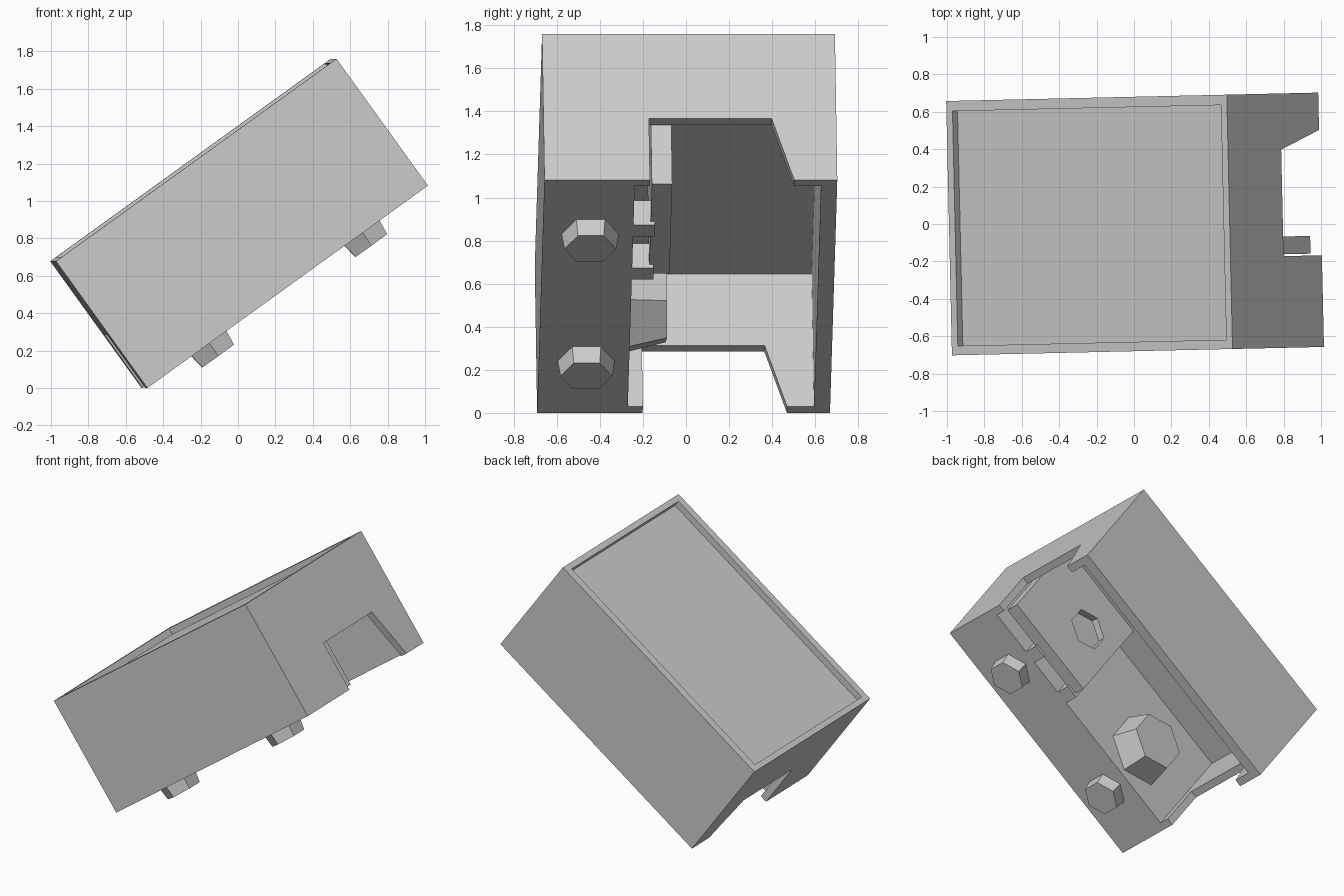
import bpy, bmesh, math
from mathutils import Matrix

if "Cube" in bpy.data.objects:
    bpy.data.objects.remove(bpy.data.objects["Cube"])

# Everything is modelled level (length x, width y, height z), then tilted into place
TILT = (Matrix.Rotation(math.radians(1.3), 4, 'Z')
        @ Matrix.Translation((-0.5, 0, 0))
        @ Matrix.Rotation(math.radians(-35.8), 4, 'Y'))


def finish(name, bm):
    bmesh.ops.recalc_face_normals(bm, faces=bm.faces)
    bm.transform(TILT)
    me = bpy.data.meshes.new(name)
    bm.to_mesh(me)
    bm.free()
    ob = bpy.data.objects.new(name, me)
    bpy.context.collection.objects.link(ob)
    return ob


def box(name, x, y, z):
    bm = bmesh.new()
    bmesh.ops.create_cube(bm, size=1)
    for v in bm.verts:
        v.co = [(r[0] + r[1]) / 2 + c * (r[1] - r[0]) for c, r in zip(v.co, (x, y, z))]
    return finish(name, bm)


def prism(name, profile, x):
    # (y, z) outline extruded along the length
    bm = bmesh.new()
    face = bm.faces.new([bm.verts.new((x[0], y, z)) for y, z in profile])
    ext = bmesh.ops.extrude_face_region(bm, geom=[face])
    for v in ext['geom']:
        if isinstance(v, bmesh.types.BMVert):
            v.co.x = x[1]
    return finish(name, bm)


def hexagon(name, loc, r1, r2, depth, sideways=False):
    bm = bmesh.new()
    m = Matrix.Translation(loc)
    if sideways:
        m = m @ Matrix.Rotation(math.radians(-90), 4, 'X')
    bmesh.ops.create_cone(bm, cap_ends=True, segments=6, radius1=r1, radius2=r2, depth=depth, matrix=m)
    return finish(name, bm)


def cut(ob, cutter):
    mod = ob.modifiers.new('cut', 'BOOLEAN')
    mod.operation = 'DIFFERENCE'
    mod.solver = 'EXACT'
    mod.object = cutter
    bpy.context.view_layer.objects.active = ob
    bpy.ops.object.modifier_apply(modifier=mod.name)
    bpy.data.objects.remove(cutter)


# Housing: hollow underneath, notched at both ends, shallow tray on top
housing = box('housing', (0, 1.85), (-0.68, 0.68), (0, 0.836))
cut(housing, box('cavity_cutter', (0.05, 1.80), (-0.26, 0.605), (-0.1, 0.76)))
cut(housing, prism('notch_cutter', [(-0.19, -0.1), (-0.19, 0.35), (0.38, 0.35), (0.48, 0), (0.48, -0.1)], (-0.5, 2.4)))
cut(housing, box('tray_cutter', (0.04, 1.81), (-0.63, 0.625), (0.79, 1.0)))

# Upright partition inside the cavity with a hexagonal pocket
partition = box('partition', (1.08, 1.79), (-0.18, -0.085), (0.02, 0.765))
cut(partition, hexagon('pocket_cutter', (1.32, -0.085, 0.42), 0.14, 0.14, 0.1, True))

# Round boss on the inner wall
boss = hexagon('boss', (0.47, -0.175, 0.28), 0.24, 0.19, 0.18, True)

# Small brackets between partition and inner wall
brackets = [box('bracket', (x, x + 0.09), (-0.265, -0.16), (0.0, 0.14)) for x in (1.06, 1.40)]

# Feet under the closed side
feet = [hexagon('foot', (x, -0.46, -0.035), 0.12, 0.135, 0.1) for x in (0.41, 1.42)]

for ob in [housing, partition, boss] + brackets + feet:
    bpy.ops.object.select_all(action='DESELECT')
    ob.select_set(True)
    bpy.context.view_layer.objects.active = ob
    bpy.ops.object.shade_smooth_by_angle(angle=math.radians(30))
